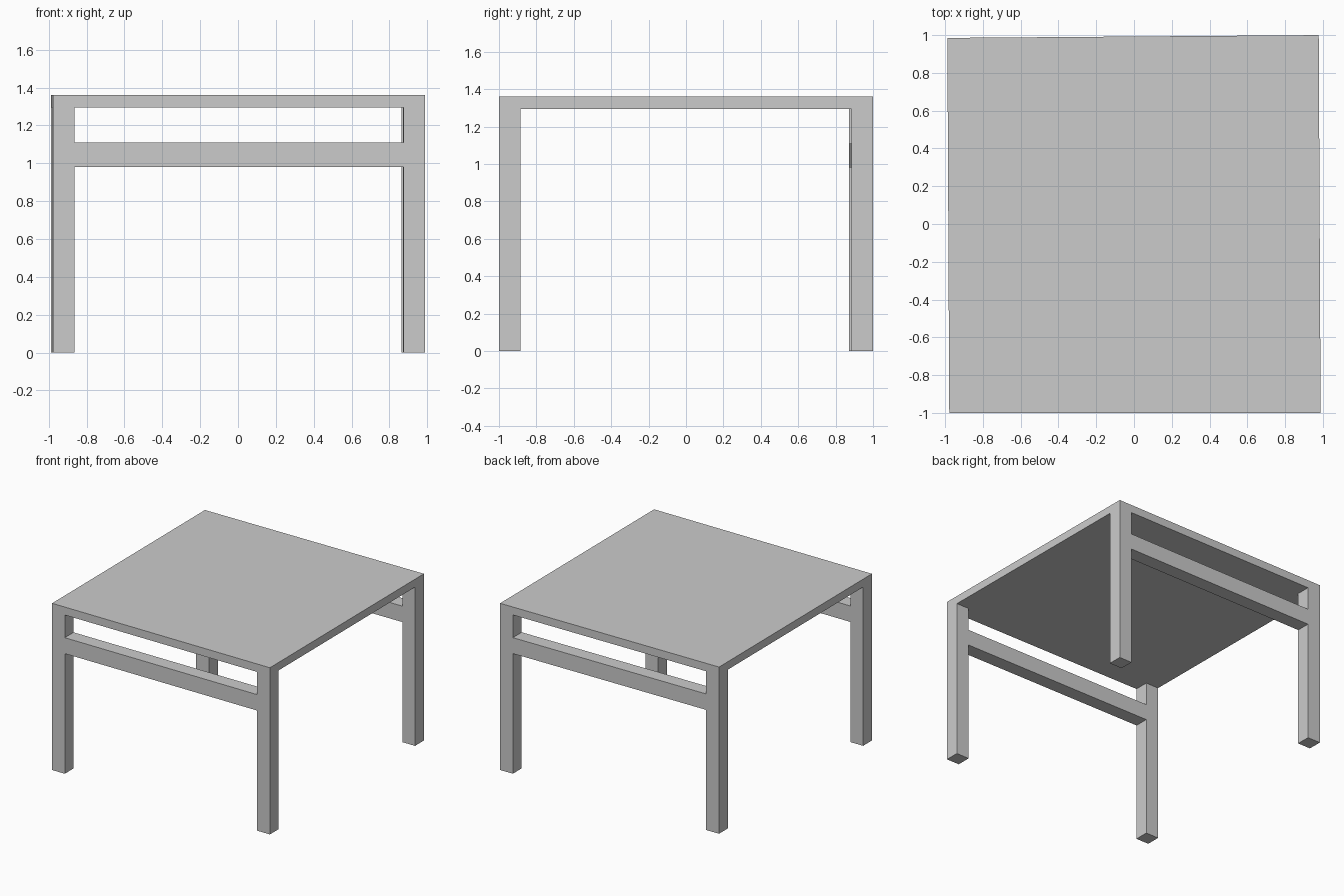
import bpy
import bmesh

if "Cube" in bpy.data.objects:
    bpy.data.objects.remove(bpy.data.objects["Cube"])

LEG = 0.115        # leg and rail thickness
TOP_Z = 1.36
SLAB_Z = 1.295     # underside of the table top
RAIL_Z = (0.98, 1.11)


def skew(co):
    # The table is very slightly out of square in plan
    x, y = co.x, co.y
    co.x = x - 0.005 * y
    co.y = y - (1 - x) * 0.0075 * (y + 1) / 2


def box(name, xs, ys, zs):
    bm = bmesh.new()
    bmesh.ops.create_cube(bm, size=1)
    for v in bm.verts:
        v.co.x = xs[v.co.x > 0]
        v.co.y = ys[v.co.y > 0]
        v.co.z = zs[v.co.z > 0]
        skew(v.co)
    mesh = bpy.data.meshes.new(name)
    bm.to_mesh(mesh)
    bm.free()
    obj = bpy.data.objects.new(name, mesh)
    bpy.context.collection.objects.link(obj)
    return obj


HX, HY = 0.983, 1.0
sides = {"left": (-HX, -HX + LEG), "right": (HX - LEG, HX)}
ends = {"front": (-HY, -HY + LEG), "back": (HY - LEG, HY)}

# Table top
box("table_top", (-HX, HX), (-HY, HY), (SLAB_Z, TOP_Z))

for end, ys in ends.items():
    # Legs at the corners
    for side, xs in sides.items():
        box(f"{end}_{side}_leg", xs, ys, (0, SLAB_Z))
    # Rail between the two legs
    box(f"{end}_rail", (-HX + LEG, HX - LEG), ys, RAIL_Z)
